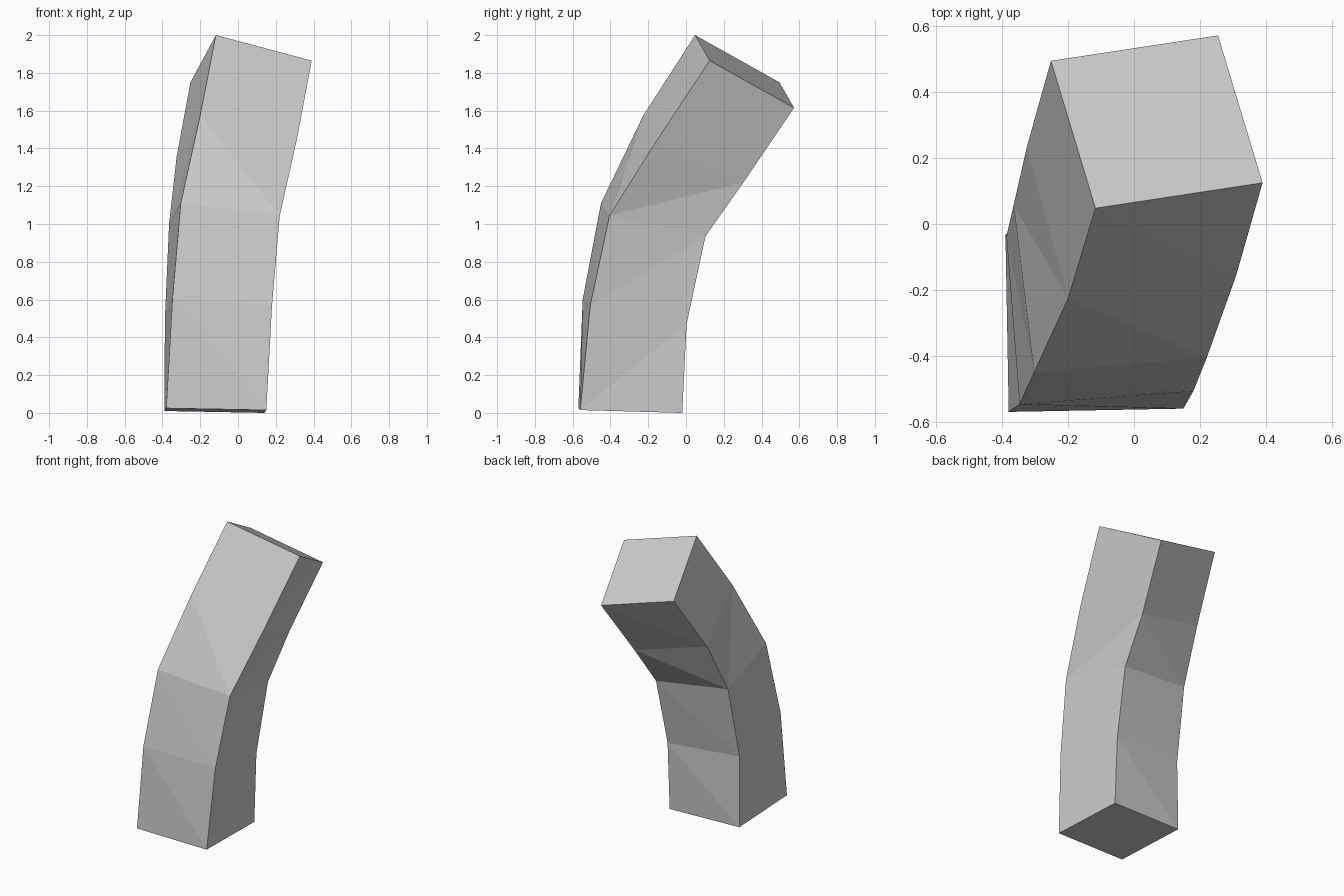
import bpy
import bmesh
from mathutils import Vector

default_cube = bpy.data.objects.get("Cube")
if default_cube:
    bpy.data.objects.remove(default_cube, do_unlink=True)


def make_material(name, colour):
    material = bpy.data.materials.new(name)
    material.use_nodes = True
    material.diffuse_color = colour
    material.node_tree.nodes["Principled BSDF"].inputs["Base Color"].default_value = colour
    return material


# Square sections from foot to tip: front corner, width edge, depth edge
SECTIONS = [
    ((-.38, -.57, .025), (.53, .01, -.01), (-.01, .54, -.015)),
    ((-.347, -.547, .6), (.527, .04, -.03), (-.04, .51, -.1)),
    ((-.303, -.45, 1.11), (.524, .045, -.065), (-.062, .508, -.11)),
    ((-.2, -.226, 1.575), (.51, .07, -.135), (-.125, .46, -.22)),
    ((-.117, .048, 2), (.507, .077, -.135), (-.135, .447, -.25)),
]


def add_section(bm, corner, width, depth):
    corner, width, depth = Vector(corner), Vector(width), Vector(depth)
    corners = (corner, corner + width, corner + width + depth, corner + depth)
    return [bm.verts.new(point) for point in corners]


# Loft the bent column, with alternating creases across its sides
bm = bmesh.new()
rings = [add_section(bm, *section) for section in SECTIONS]
bm.faces.new(reversed(rings[0]))
bm.faces.new(rings[-1])
for lower, upper in zip(rings, rings[1:]):
    for side in range(4):
        following = (side + 1) % 4
        a, b = lower[side], lower[following]
        c, d = upper[following], upper[side]
        if side % 2 == 0:
            bm.faces.new((a, b, d))
            bm.faces.new((b, c, d))
        else:
            bm.faces.new((a, b, c))
            bm.faces.new((a, c, d))
bmesh.ops.recalc_face_normals(bm, faces=bm.faces)

mesh = bpy.data.meshes.new("bent_column")
bm.to_mesh(mesh)
bm.free()
mesh.materials.append(make_material("light grey", (0.6, 0.6, 0.6, 1)))
column = bpy.data.objects.new("bent_column", mesh)
bpy.context.collection.objects.link(column)
